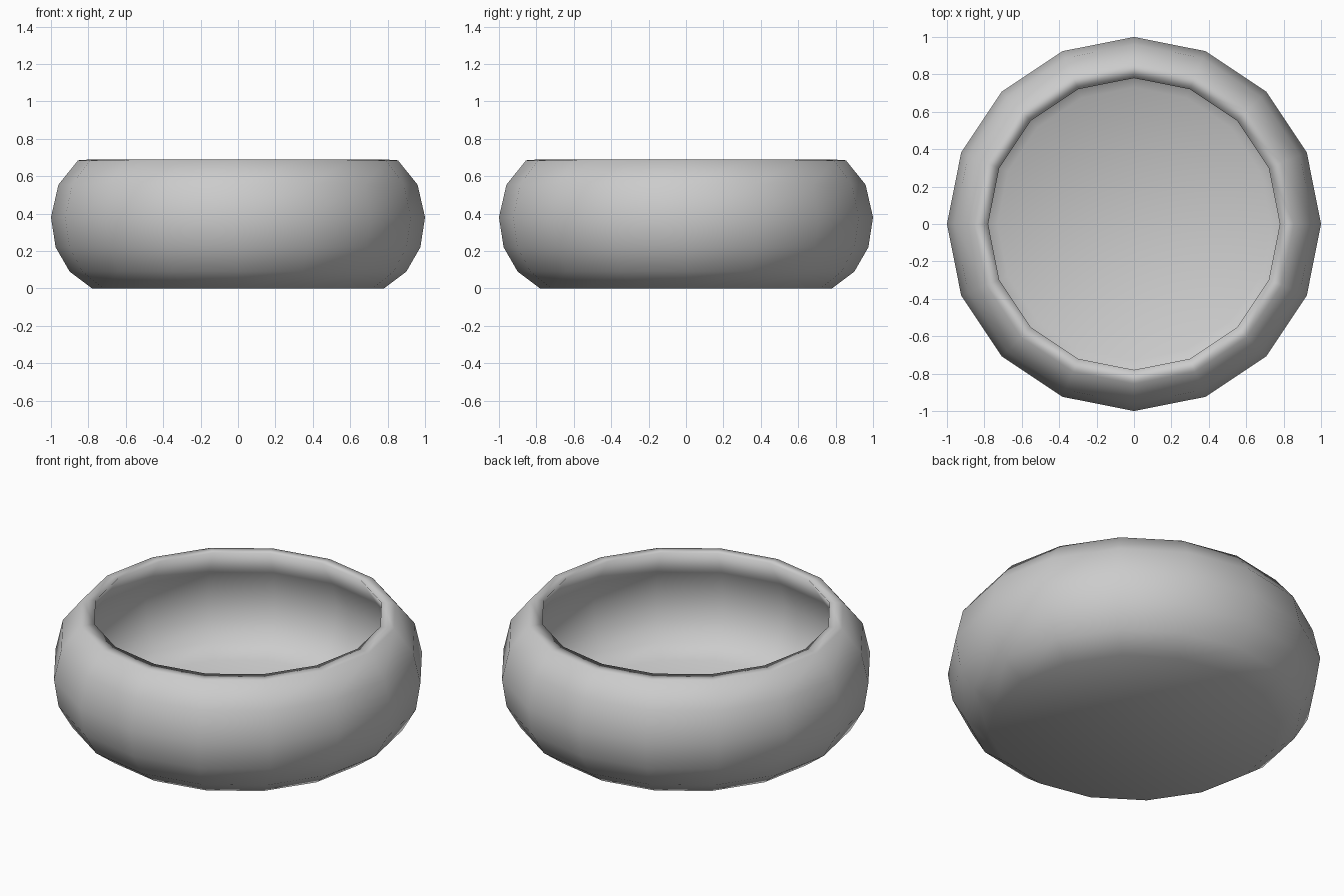
import bpy, bmesh
from math import cos, sin, pi

if "Cube" in bpy.data.objects:
    bpy.data.objects.remove(bpy.data.objects["Cube"])

SIDES = 16

# Closed wall profile (radius, height): outside going up, flat rim, inside going down
PROFILE = [
    (0.78, 0.0), (0.90, 0.09), (0.975, 0.22), (1.0, 0.38), (0.96, 0.555), (0.855, 0.685),
    (0.78, 0.69),
    (0.88, 0.53), (0.92, 0.38), (0.895, 0.245), (0.83, 0.14), (0.73, 0.08),
]


def lathe(name, profile, sides):
    bm = bmesh.new()
    rings = [[bm.verts.new((r * cos(2 * pi * i / sides), r * sin(2 * pi * i / sides), z))
              for i in range(sides)] for r, z in profile]
    for a, b in zip(rings, rings[1:]):
        for i in range(sides):
            j = (i + 1) % sides
            bm.faces.new((a[i], a[j], b[j], b[i]))
    # Underside and inner floor
    bm.faces.new(rings[0][::-1])
    bm.faces.new(rings[-1])
    bmesh.ops.recalc_face_normals(bm, faces=bm.faces[:])
    for f in bm.faces:
        f.smooth = True
    mesh = bpy.data.meshes.new(name)
    bm.to_mesh(mesh)
    bm.free()
    obj = bpy.data.objects.new(name, mesh)
    bpy.context.collection.objects.link(obj)
    return obj


# Rounded bowl with hollow interior
lathe("bowl", PROFILE, SIDES)
